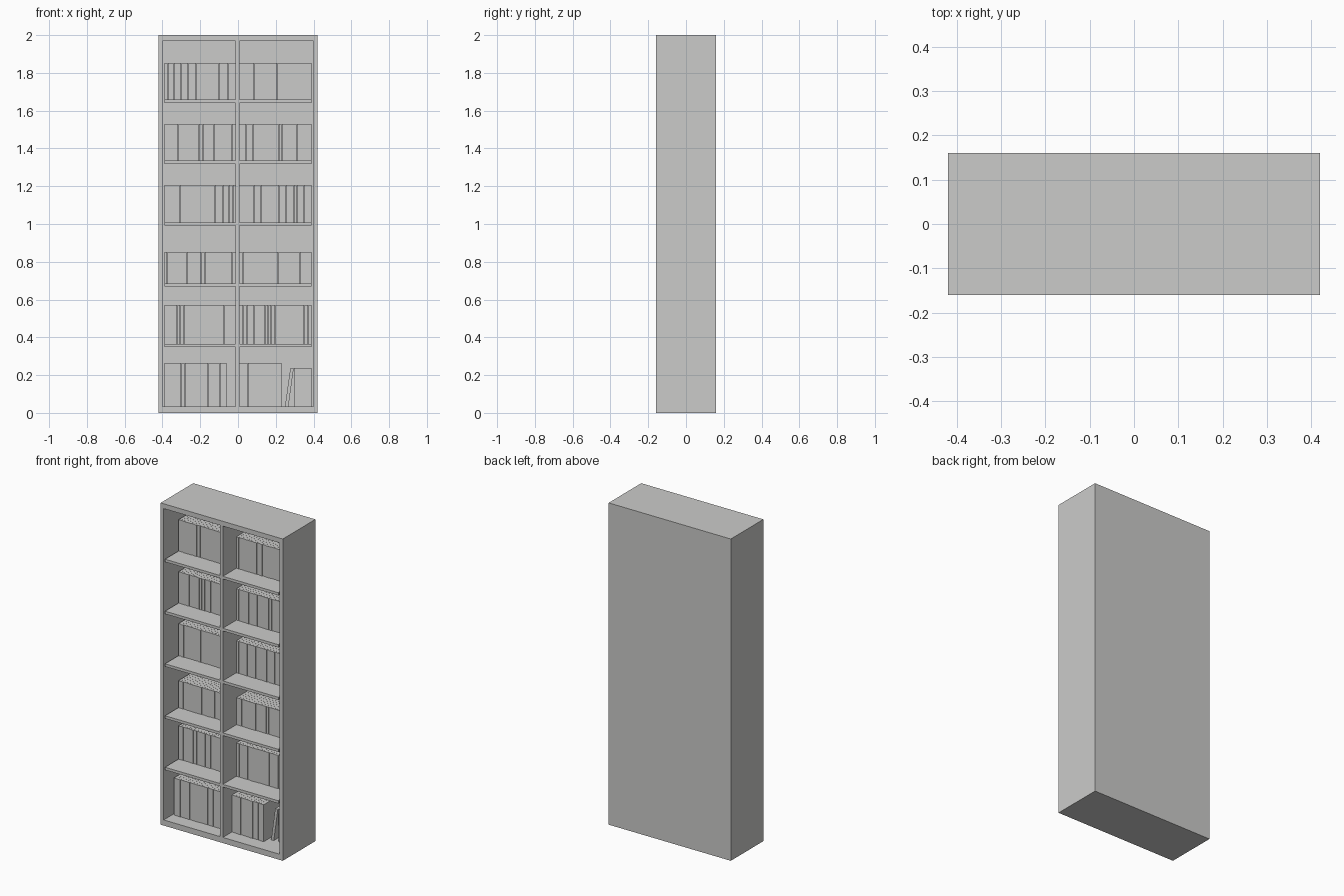
import bpy, bmesh, math, random
from mathutils import Matrix, Vector

if "Cube" in bpy.data.objects:
    bpy.data.objects.remove(bpy.data.objects["Cube"])

random.seed(4)
grey = bpy.data.materials.new("plain_grey")
grey.diffuse_color = (0.6, 0.6, 0.59, 1)
grey.use_nodes = True
grey.node_tree.nodes["Principled BSDF"].inputs["Base Color"].default_value = grey.diffuse_color


def add_box(bm, lo, hi, lean=0.0):
    """Box between two corners; lean shifts its top edge along x."""
    lo, hi = Vector(lo), Vector(hi)
    mat = Matrix.Translation((lo + hi) / 2) @ Matrix.Diagonal((*(hi - lo), 1))
    verts = bmesh.ops.create_cube(bm, size=1, matrix=mat)["verts"]
    for v in verts:
        if v.co.z > (lo.z + hi.z) / 2:
            v.co.x += lean


def finish(bm, name):
    mesh = bpy.data.meshes.new(name)
    bm.to_mesh(mesh)
    bm.free()
    mesh.materials.append(grey)
    obj = bpy.data.objects.new(name, mesh)
    bpy.context.collection.objects.link(obj)
    return obj


W, D, H = 0.42, 0.16, 2.0      # half width, half depth, height
IN, BACK = 0.39, 0.14          # inner half width, inside of back panel
FLOOR, CEIL = 0.035, 1.97
DIV_L, DIV_R = -0.012, 0.008   # centre divider sides

# Cabinet shell: solid box with the front face inset and pushed inward
bm = bmesh.new()
add_box(bm, (-W, -D, 0), (W, D, H))
bm.normal_update()
front = min(bm.faces, key=lambda f: f.calc_center_median().y)
bmesh.ops.inset_individual(bm, faces=[front], thickness=0.03)
for v in front.verts:
    v.co.z = FLOOR if v.co.z < 1 else CEIL
cavity = bmesh.ops.extrude_discrete_faces(bm, faces=[front])["faces"][0]
for v in cavity.verts:
    v.co.y = BACK
finish(bm, "cabinet")

# Centre divider
bm = bmesh.new()
add_box(bm, (DIV_L, -D, FLOOR), (DIV_R, BACK, CEIL))
finish(bm, "divider")

# Shelves, in both bays
shelf_tops = [0.365, 0.685, 1.008, 1.335, 1.658]
for i, z in enumerate(shelf_tops):
    bm = bmesh.new()
    for x0, x1 in ((-IN, DIV_L), (DIV_R, IN)):
        add_box(bm, (x0, -D, z - 0.017), (x1, BACK, z))
    finish(bm, f"shelf_{i + 1}")


def book_row(name, x0, x1, z0, z1, y0, y1, count):
    """Upright books of slightly varied thickness filling x0..x1."""
    widths = [random.uniform(0.8, 1.2) for _ in range(count)]
    scale = (x1 - x0) / sum(widths)
    bm = bmesh.new()
    x = x0
    for w in widths:
        jitter = random.uniform(0, 0.004)
        add_box(bm, (x, y0 + jitter, z0), (x + w * scale - 0.0008, y1 - jitter, z1))
        x += w * scale
    finish(bm, name)


# Full rows of books on the five shelves
book_tops = [0.572, 0.853, 1.207, 1.53, 1.853]
for i, (z0, z1) in enumerate(zip(shelf_tops, book_tops)):
    book_row(f"books_left_{i + 1}", -IN, DIV_L, z0, z1, -0.03, 0.10, 20)
    book_row(f"books_right_{i + 1}", DIV_R, IN, z0, z1, -0.03, 0.10, 20)

# Larger books on the floor of the cabinet
book_row("large_books_left", -IN, -0.06, FLOOR, 0.265, -0.075, 0.10, 16)
book_row("large_books_right", DIV_R, 0.23, FLOOR, 0.265, -0.075, 0.10, 11)
book_row("end_books", 0.297, IN, FLOOR, 0.237, -0.03, 0.10, 5)

# Leaning book
bm = bmesh.new()
add_box(bm, (0.249, -0.03, FLOOR), (0.267, 0.10, 0.237), lean=0.028)
finish(bm, "leaning_book")
